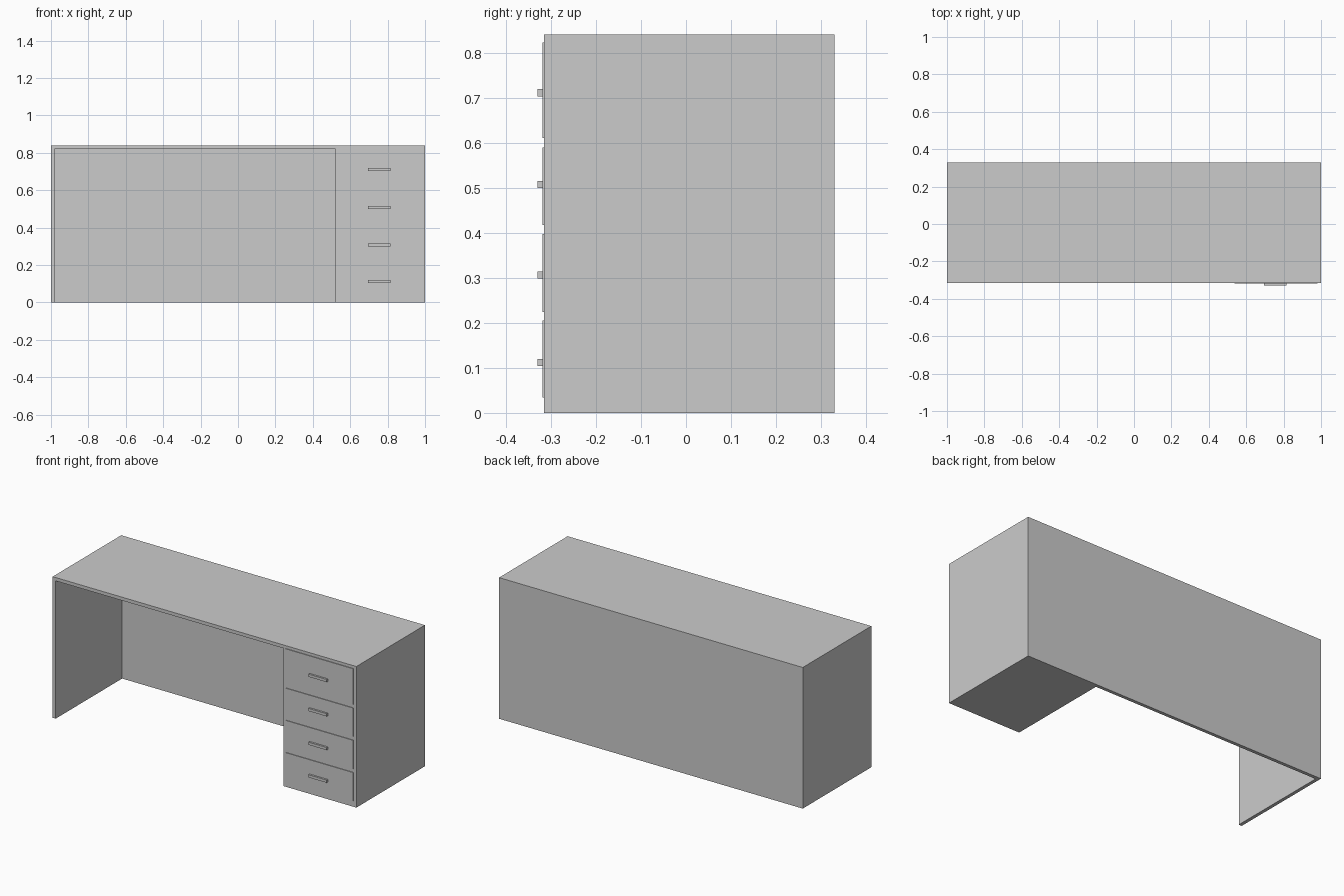
import bpy
import bmesh
from mathutils import Vector

if "Cube" in bpy.data.objects:
    bpy.data.objects.remove(bpy.data.objects["Cube"])


def make_mesh(name, bm):
    mesh = bpy.data.meshes.new(name)
    bmesh.ops.recalc_face_normals(bm, faces=bm.faces)
    bm.to_mesh(mesh)
    bm.free()
    obj = bpy.data.objects.new(name, mesh)
    bpy.context.collection.objects.link(obj)
    return obj


def box(name, x, y, z):
    """Box from (min, max) ranges on each axis."""
    bm = bmesh.new()
    bmesh.ops.create_cube(bm, size=1)
    size = Vector((x[1] - x[0], y[1] - y[0], z[1] - z[0]))
    centre = Vector((sum(x), sum(y), sum(z))) / 2
    bmesh.ops.scale(bm, vec=size, verts=bm.verts)
    bmesh.ops.translate(bm, vec=centre, verts=bm.verts)
    return make_mesh(name, bm)


FRONT, BACK, HEIGHT, T = -0.315, 0.33, 0.84, 0.02
PED_X = 0.52

# Desk shell: side, top and pedestal as one folded front profile
profile = [(-1, 0), (-1 + T, 0), (-1 + T, HEIGHT - T), (PED_X, HEIGHT - T),
           (PED_X, 0), (1, 0), (1, HEIGHT), (-1, HEIGHT)]
bm = bmesh.new()
face = bm.faces.new([bm.verts.new((x, FRONT, z)) for x, z in profile])
ext = bmesh.ops.extrude_face_region(bm, geom=[face], use_keep_orig=True)
moved = [g for g in ext["geom"] if isinstance(g, bmesh.types.BMVert)]
bmesh.ops.translate(bm, vec=(0, BACK - FRONT, 0), verts=moved)
make_mesh("desk_shell", bm)

# Back panel closing the knee space
box("back_panel", (-1 + T, PED_X), (BACK - T, BACK), (0, HEIGHT - T))

# Drawer fronts with bar handles: (bottom, top, handle bottom)
drawers = [(0.034, 0.205, 0.104), (0.224, 0.397, 0.298),
           (0.417, 0.589, 0.499), (0.61, 0.823, 0.703)]
for i, (low, high, grip) in enumerate(drawers, 1):
    box(f"drawer_front_{i}", (0.537, 0.98), (-0.319, FRONT), (low, high))
    box(f"drawer_handle_{i}", (0.695, 0.815), (-0.33, -0.319), (grip, grip + 0.016))
